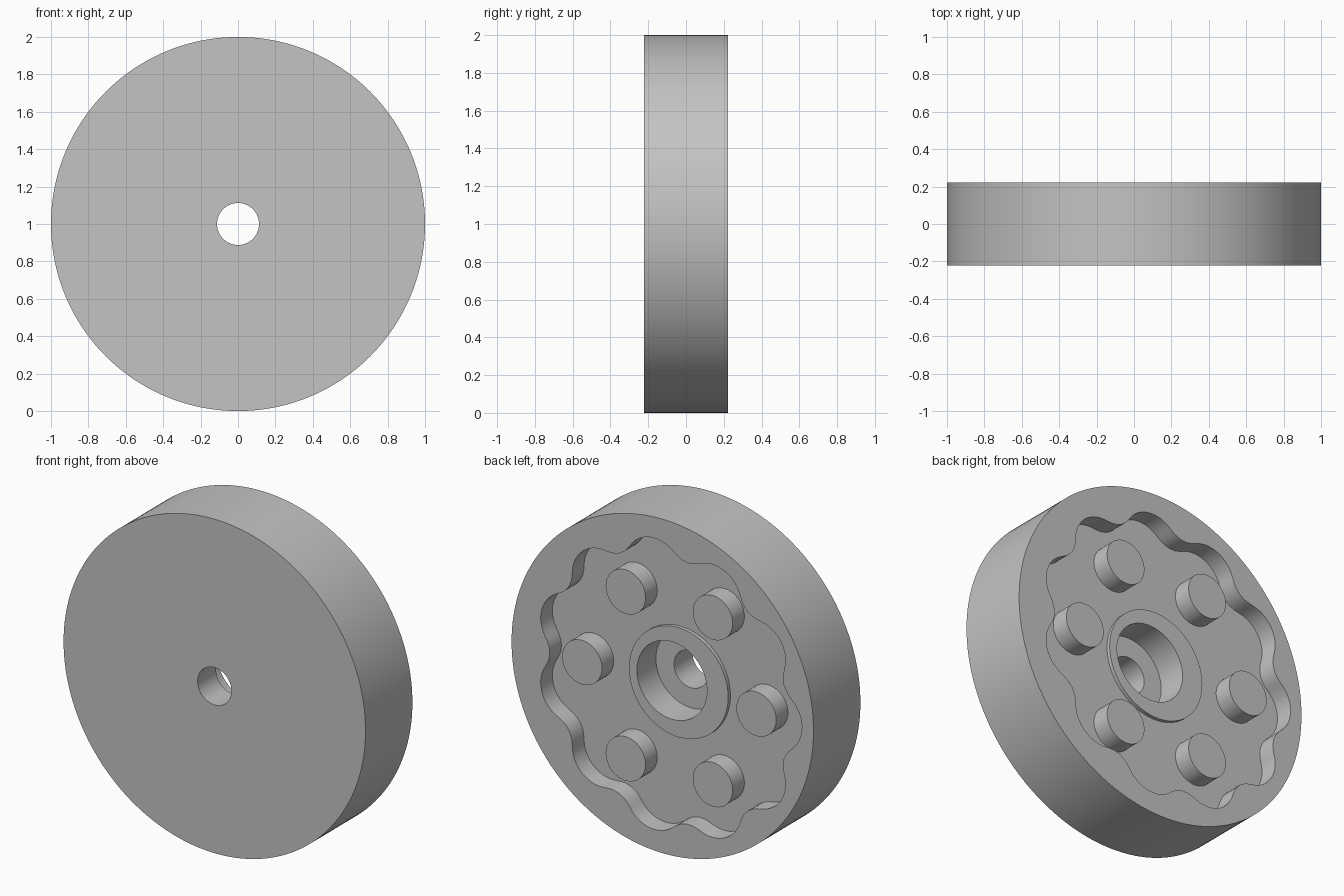
import bpy, bmesh, math
from math import cos, sin, pi

cube = bpy.data.objects.get("Cube")
if cube:
    bpy.data.objects.remove(cube, do_unlink=True)

HALF = 0.222      # half thickness of the disc
FLOOR = 0.111     # pocket floor
ECC = 0.044       # eccentric offset towards -x

grey = bpy.data.materials.new("plain grey")
grey.use_nodes = True
colour = (0.55, 0.55, 0.55, 1)
grey.diffuse_color = colour
grey.node_tree.nodes["Principled BSDF"].inputs["Base Color"].default_value = colour


def circle(radius, cx=0, cz=0, sides=96):
    return [(cx + radius * cos(2 * pi * i / sides), cz + radius * sin(2 * pi * i / sides))
            for i in range(sides)]


def lobed_outline(lobes=11, ring=0.935, roller=0.1, steps=264):
    """Cycloidal curve: a trochoid offset inwards by the roller radius."""
    n, pts = lobes + 1, []
    for i in range(steps):
        t = 2 * pi * i / steps
        dx = -ring * sin(t) + ECC * n * sin(n * t)
        dz = ring * cos(t) - ECC * n * cos(n * t)
        size = math.hypot(dx, dz)
        pts.append((ring * cos(t) - ECC * cos(n * t) - roller * dz / size - ECC,
                    ring * sin(t) - ECC * sin(n * t) + roller * dx / size))
    return pts


def prisms(name, outlines, y0, y1):
    """Extrude closed x-z outlines from y0 to y1, with the axle height at z = 1."""
    bm = bmesh.new()
    for outline in outlines:
        near = [bm.verts.new((x, y0, z + 1)) for x, z in outline]
        far = [bm.verts.new((x, y1, z + 1)) for x, z in outline]
        bm.faces.new(near)
        bm.faces.new(far[::-1])
        for i in range(len(near)):
            j = (i + 1) % len(near)
            bm.faces.new((near[j], near[i], far[i], far[j]))
    bmesh.ops.recalc_face_normals(bm, faces=bm.faces[:])
    mesh = bpy.data.meshes.new(name)
    bm.to_mesh(mesh)
    bm.free()
    mesh.materials.append(grey)
    obj = bpy.data.objects.new(name, mesh)
    bpy.context.collection.objects.link(obj)
    return obj


def select(obj):
    bpy.ops.object.select_all(action='DESELECT')
    obj.select_set(True)
    bpy.context.view_layer.objects.active = obj


def combine(target, tool, operation):
    mod = target.modifiers.new(tool.name, 'BOOLEAN')
    mod.operation, mod.solver, mod.object = operation, 'EXACT', tool
    select(target)
    bpy.ops.object.modifier_apply(modifier=mod.name)
    bpy.data.objects.remove(tool, do_unlink=True)


# Disc with lobed pocket, raised hub ring, bearing seat and shaft hole
body = prisms("disc_housing", [circle(1, sides=192)], -HALF, HALF)
combine(body, prisms("lobed_pocket", [lobed_outline()], FLOOR, HALF + 0.1), 'DIFFERENCE')
combine(body, prisms("hub_ring", [circle(0.328, -ECC)], 0, FLOOR + 0.022), 'UNION')
combine(body, prisms("bearing_seat", [circle(0.232)], -0.047, HALF + 0.1), 'DIFFERENCE')
combine(body, prisms("shaft_hole", [circle(0.112)], -HALF - 0.1, HALF + 0.1), 'DIFFERENCE')

# Six drive pins around the eccentric centre, flush with the rim
pins = prisms("drive_pins",
              [circle(0.132, 0.577 * cos(k * pi / 3) - ECC, 0.577 * sin(k * pi / 3), 64)
               for k in range(6)], FLOOR - 0.01, HALF)

for part in (body, pins):
    select(part)
    bpy.ops.object.shade_smooth_by_angle(angle=math.radians(30))
